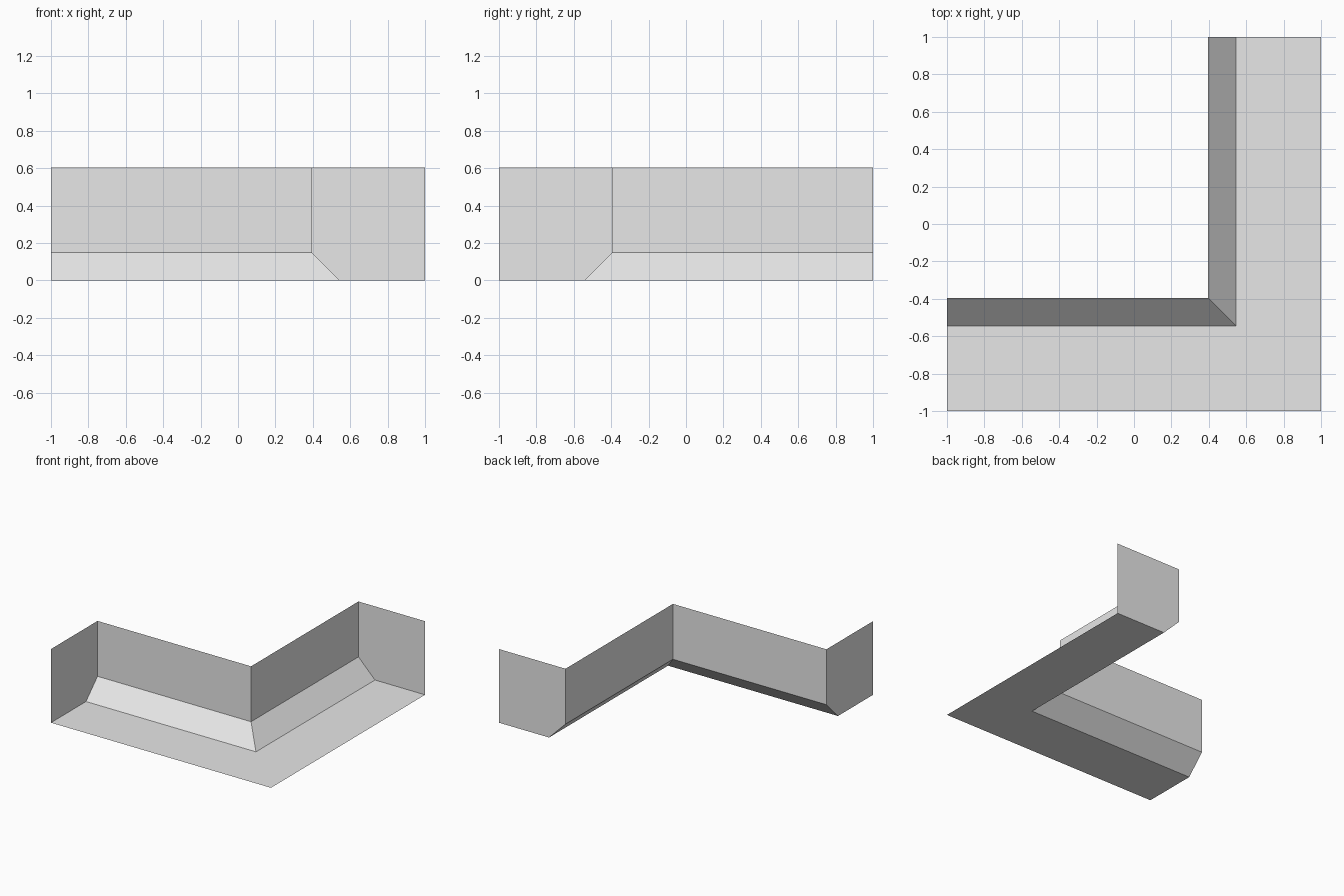
import bpy
import bmesh

default = bpy.data.objects.get("Cube")
if default:
    bpy.data.objects.remove(default, do_unlink=True)

GREY = (0.8, 0.8, 0.8, 1.0)
grey = bpy.data.materials.new("light_grey")
grey.use_nodes = True
grey.diffuse_color = GREY
grey.node_tree.nodes["Principled BSDF"].inputs["Base Color"].default_value = GREY

# Cross-section: (inset from the outer edge, height)
HEIGHT = 0.605
OUTER = (0, 0)
FLOOR_EDGE = (0.455, 0)
WALL_FOOT = (0.605, 0.15)
WALL_TOP = (0.605, HEIGHT)
OUTER_TOP = (0, HEIGHT)

# Stations along the L: side end, mitred corner, back end
STATIONS = (
    lambda d, z: (-1, d - 1, z),
    lambda d, z: (1 - d, d - 1, z),
    lambda d, z: (1 - d, 1, z),
)


def make_part(name, polygons):
    """Build one flat-shaded open sheet from a list of polygons."""
    bm = bmesh.new()
    for points in polygons:
        bm.faces.new([bm.verts.new(p) for p in points])
    bmesh.ops.remove_doubles(bm, verts=bm.verts, dist=0.0001)
    mesh = bpy.data.meshes.new(name)
    bm.to_mesh(mesh)
    bm.free()
    mesh.materials.append(grey)
    obj = bpy.data.objects.new(name, mesh)
    bpy.context.collection.objects.link(obj)


def sweep(name, a, b):
    """Sweep one cross-section edge along both arms, mitred at the corner."""
    make_part(name, [(s(*a), s(*b), e(*b), e(*a))
                     for s, e in zip(STATIONS, STATIONS[1:])])


# L-shaped floor, sloped skirting and inner wall; top and outer sides stay open
sweep("floor", OUTER, FLOOR_EDGE)
sweep("sloped_skirting", FLOOR_EDGE, WALL_FOOT)
sweep("inner_wall", WALL_FOOT, WALL_TOP)

# Closed panels at the two free ends
section = (OUTER, FLOOR_EDGE, WALL_FOOT, WALL_TOP, OUTER_TOP)
make_part("side_end_panel", [[STATIONS[0](*p) for p in reversed(section)]])
make_part("back_end_panel", [[STATIONS[2](*p) for p in section]])
